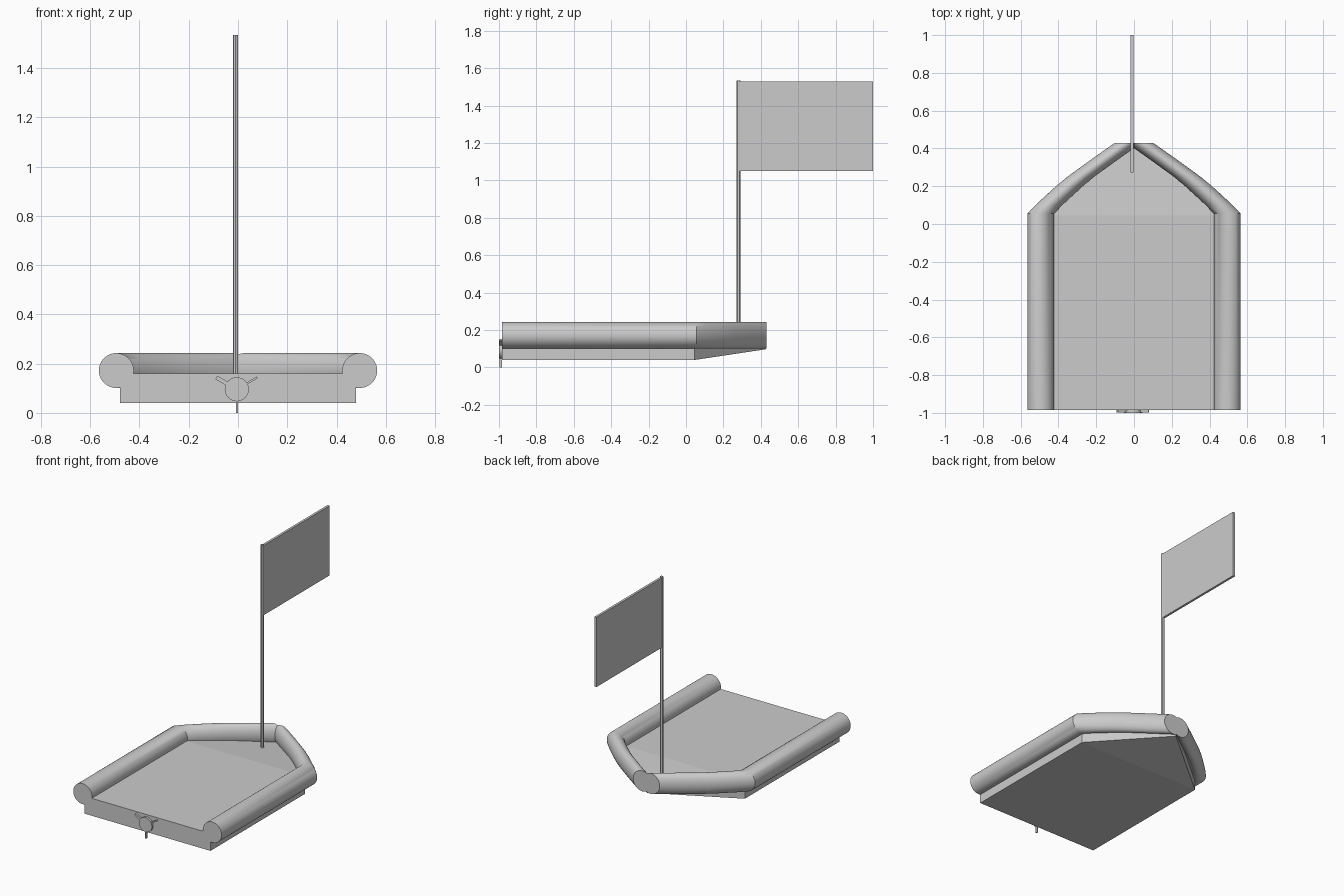
import bpy, bmesh, math
from mathutils import Matrix, Vector

if "Cube" in bpy.data.objects:
    bpy.data.objects.remove(bpy.data.objects["Cube"])


def finish(bm, name, smooth=False):
    bmesh.ops.recalc_face_normals(bm, faces=bm.faces[:])
    me = bpy.data.meshes.new(name)
    bm.to_mesh(me)
    bm.free()
    ob = bpy.data.objects.new(name, me)
    bpy.context.collection.objects.link(ob)
    if smooth:
        bpy.ops.object.select_all(action='DESELECT')
        ob.select_set(True)
        bpy.context.view_layer.objects.active = ob
        bpy.ops.object.shade_smooth_by_angle(angle=math.radians(30))
    return ob


def box(name, lo, hi, matrix=Matrix()):
    lo, hi = Vector(lo), Vector(hi)
    bm = bmesh.new()
    m = Matrix.Translation((lo + hi) / 2) @ Matrix.Diagonal((*(hi - lo), 1))
    bmesh.ops.create_cube(bm, size=1, matrix=matrix @ m)
    return finish(bm, name)


# Hull: flat raft with a wedge-shaped bow
bm = bmesh.new()
plan = [(-0.48, -0.985, 0.04, 0.16), (0.48, -0.985, 0.04, 0.16),
        (0.48, 0.045, 0.04, 0.16), (0, 0.425, 0.097, 0.125),
        (-0.48, 0.045, 0.04, 0.16)]
low = [bm.verts.new((x, y, b)) for x, y, b, t in plan]
top = [bm.verts.new((x, y, t)) for x, y, b, t in plan]
for i in range(5):
    j = (i + 1) % 5
    bm.faces.new((low[i], low[j], top[j], top[i]))
for ring in (low, top):
    bm.faces.new((ring[0], ring[1], ring[2], ring[4]))
    bm.faces.new((ring[2], ring[3], ring[4]))
finish(bm, "hull")

# Side tubes: round sections swept along the side and round to the bow
path = [(0.494, -0.985), (0.494, 0.055), (0.449, 0.102), (0.397, 0.15),
        (0.34, 0.202), (0.279, 0.252), (0.155, 0.342), (0.03, 0.43)]
SIDES, R = 36, 0.071
for side, label in ((1, "right"), (-1, "left")):
    bm = bmesh.new()
    rings = []
    for x, y in path:
        rings.append([bm.verts.new((side * (x + R * math.cos(a)), y,
                                    0.172 + R * math.sin(a)))
                      for a in (2 * math.pi * k / SIDES for k in range(SIDES))])
    for a, b in zip(rings, rings[1:]):
        for k in range(SIDES):
            n = (k + 1) % SIDES
            bm.faces.new((a[k], a[n], b[n], b[k]))
    bm.faces.new(rings[0])
    bm.faces.new(rings[-1])
    finish(bm, label + "_tube", smooth=True)

# Flag pole and flag
bm = bmesh.new()
bmesh.ops.create_cone(bm, cap_ends=True, segments=12, radius1=0.0105,
                      radius2=0.0105, depth=1.395,
                      matrix=Matrix.Translation((-0.01, 0.28, 0.8375)))
finish(bm, "flag_pole", smooth=True)
box("flag", (-0.018, 0.28, 1.05), (-0.002, 1.0, 1.53))

# Propeller on the stern: hub and three blades
hub = Vector((-0.005, -0.99, 0.096))
bm = bmesh.new()
bmesh.ops.create_cone(bm, cap_ends=True, segments=32, radius1=0.049,
                      radius2=0.049, depth=0.02,
                      matrix=Matrix.Translation(hub) @ Matrix.Rotation(math.pi / 2, 4, 'X'))
finish(bm, "propeller_hub", smooth=True)
for i, w in enumerate((0.004, 0.008, 0.004)):
    m = Matrix.Translation(hub) @ Matrix.Rotation(i * math.tau / 3, 4, 'Y')
    box("propeller_blade_%d" % (i + 1), (-w, -0.007, -0.096), (w, 0.007, 0), m)
